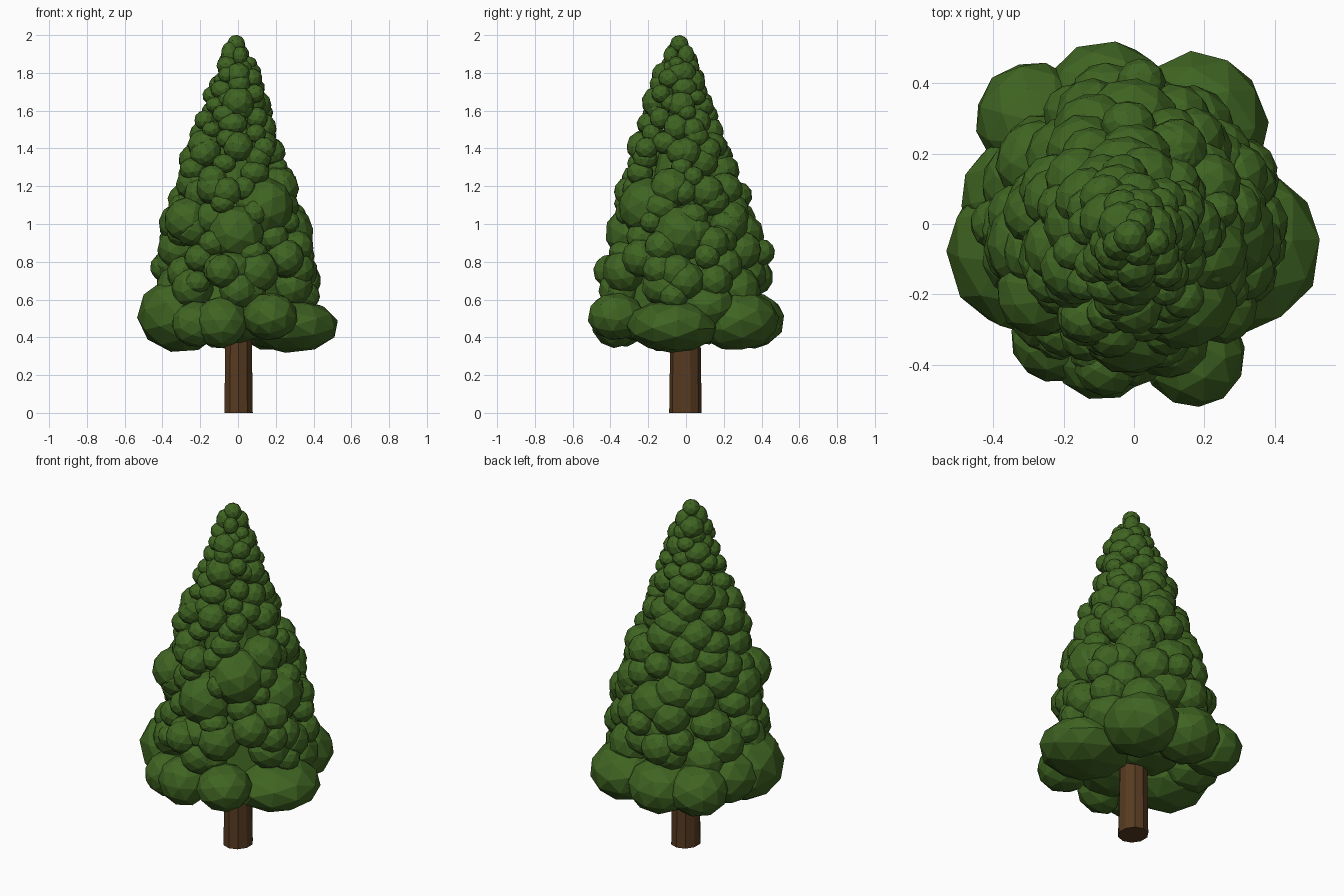
import bpy, bmesh, math, random
from mathutils import Matrix, Euler

random.seed(11)


def material(name, rgb):
    m = bpy.data.materials.new(name)
    m.diffuse_color = (*rgb, 1)
    return m


leaf = material("leaf green", (0.050, 0.128, 0.016))
bark = material("bark brown", (0.095, 0.043, 0.015))


def finish(bm, name, mat):
    me = bpy.data.meshes.new(name)
    bm.to_mesh(me)
    bm.free()
    me.materials.append(mat)
    bpy.context.collection.objects.link(bpy.data.objects.new(name, me))


def blob(bm, x, y, z, rx, ry, rz, turn=0.0):
    """One faceted leaf clump, optionally turned about z."""
    m = (Matrix.Translation((x, y, z)) @ Matrix.Rotation(turn, 4, 'Z')
         @ Matrix.Diagonal((rx, ry, rz, 1)))
    spin = Euler([random.uniform(0, 6) for _ in range(3)]).to_matrix().to_4x4()
    bmesh.ops.create_icosphere(bm, subdivisions=2, radius=1.02, matrix=m @ spin)


# Outline radius of the crown at a given height
OUTLINE = [(0.4, 0.47), (0.6, 0.45), (0.8, 0.435), (1.0, 0.40), (1.2, 0.345),
           (1.4, 0.268), (1.6, 0.20), (1.8, 0.128), (1.9, 0.09), (2.0, 0.04)]


def outline(z):
    for (z0, r0), (z1, r1) in zip(OUTLINE, OUTLINE[1:]):
        if z <= z1:
            return r0 + (r1 - r0) * (z - z0) / (z1 - z0)
    return 0.04


def lean(z):
    """The upper crown leans slightly to the front."""
    return -0.035 * min(max((z - 0.9) / 0.5, 0), 1)


def lean_x(z):
    """The middle of the crown leans slightly to the left."""
    return -0.022 * max(0, 1 - abs(z - 1.35) / 0.5) - 0.008


def depth_at(offset, z, r):
    """Distance from the axis that puts a clump just inside the outline."""
    d = outline(z) + 0.015 - r
    return math.sqrt(max(d * d - offset * offset, 0))


# Trunk: ten-sided, slightly tapered
bm = bmesh.new()
bmesh.ops.create_cone(bm, cap_ends=True, segments=10, radius1=1, radius2=0.9, depth=0.6,
                      matrix=Matrix.Translation((0.003, -0.003, 0.3)) @ Matrix.Diagonal((0.079, 0.086, 1, 1)))
finish(bm, "trunk", bark)

# Lowest skirt of large flattened clumps
bm = bmesh.new()
for b in [(0.28, -0.07, 0.46, 0.25, 0.24, 0.14), (0.18, 0.27, 0.49, 0.20, 0.22, 0.16),
          (-0.08, 0.34, 0.49, 0.18, 0.18, 0.15), (-0.29, 0.30, 0.50, 0.16, 0.16, 0.14),
          (-0.30, -0.08, 0.52, 0.23, 0.23, 0.20), (-0.31, 0.08, 0.52, 0.18, 0.17, 0.16),
          (-0.22, -0.33, 0.47, 0.13, 0.12, 0.12),
          (-0.09, -0.37, 0.48, 0.14, 0.13, 0.135), (0.17, -0.37, 0.51, 0.145, 0.15, 0.125),
          (0.27, 0.12, 0.57, 0.14, 0.14, 0.12), (-0.02, -0.2, 0.5, 0.2, 0.2, 0.13),
          (-0.02, 0.08, 0.5, 0.2, 0.2, 0.12)]:
    blob(bm, *b)
finish(bm, "lower_branches", leaf)

# Prominent clumps of the front: x, z, radius
bm = bmesh.new()
for x, z, r in [(-0.01, 0.95, 0.15), (0.14, 1.09, 0.155), (-0.24, 0.98, 0.10), (0.10, 0.75, 0.115),
                (-0.10, 0.76, 0.085), (-0.24, 0.66, 0.11), (0.25, 0.82, 0.10), (-0.13, 1.19, 0.09),
                (0.0, 1.41, 0.08), (-0.17, 1.39, 0.08), (0.14, 1.40, 0.06), (0.0, 1.645, 0.085),
                (0.0, 1.79, 0.065), (0.0, 0.65, 0.10), (-0.06, 1.17, 0.08), (0.09, 1.69, 0.05)]:
    blob(bm, x, lean(z) - depth_at(x, z, r), z, r, r, r)
finish(bm, "front_branches", leaf)

# Prominent clumps of the right side: y, z, radius
bm = bmesh.new()
for y, z, r in [(-0.06, 1.19, 0.11), (-0.02, 0.95, 0.15), (0.13, 1.17, 0.09), (-0.14, 0.76, 0.09),
                (0.15, 0.70, 0.09), (0.23, 1.18, 0.09), (0.07, 1.50, 0.065), (0.01, 1.63, 0.075),
                (0.15, 1.39, 0.07), (0.25, 1.03, 0.09), (0.0, 0.70, 0.10), (0.14, 0.90, 0.09),
                (0.0, 1.80, 0.06), (0.0, 1.38, 0.07)]:
    blob(bm, depth_at(y, z, r) + lean_x(z) - 0.01, y + lean(z), z, r, r, r)
# Knobs standing out at the front, back and left
for x, y, z, r in [(0.02, 0.40, 0.85, 0.07), (-0.08, -0.40, 0.75, 0.09), (-0.39, 0.0, 0.77, 0.075),
                   (-0.27, -0.20, 1.02, 0.12), (-0.08, 0.36, 0.72, 0.10)]:
    blob(bm, x, y, z, r, r, r)
finish(bm, "right_branches", leaf)

# Remaining clumps spiral up the cone, smaller where the prominent ones sit
bm = bmesh.new()
COUNT = 125
for i in range(COUNT):
    t = i / (COUNT - 1)
    z = 0.62 + 1.24 * t
    a = i * math.radians(137.508) + random.uniform(-0.2, 0.2)
    front_right = math.cos(a + math.pi / 4) > -0.1
    r = (0.118 - 0.062 * t) * random.uniform(0.75, 1.2)
    if front_right:
        r *= 0.8
    d = outline(z) - r * random.uniform(0.9, 1.2) + random.uniform(-0.02, 0.015)
    d = max(d, 0.02)
    blob(bm, d * math.cos(a) + lean_x(z), d * math.sin(a) + lean(z), z,
         r, r * random.uniform(0.95, 1.2), r * random.uniform(0.85, 1.1), a)
finish(bm, "upper_branches", leaf)

# Inner core closing the gaps between clumps
bm = bmesh.new()
bmesh.ops.create_cone(bm, cap_ends=True, segments=12, radius1=0.31, radius2=0.02,
                      depth=1.35, matrix=Matrix.Translation((-0.01, -0.02, 1.18)))
finish(bm, "inner_foliage", leaf)

# Tip
bm = bmesh.new()
for x, y, z, rx, rz in [(-0.01, -0.035, 1.952, 0.048, 0.048), (-0.045, -0.06, 1.90, 0.045, 0.065),
                        (0.015, 0.0, 1.89, 0.045, 0.06), (0.01, -0.08, 1.89, 0.04, 0.05)]:
    blob(bm, x, y, z, rx, rx, rz)
finish(bm, "tree_tip", leaf)
